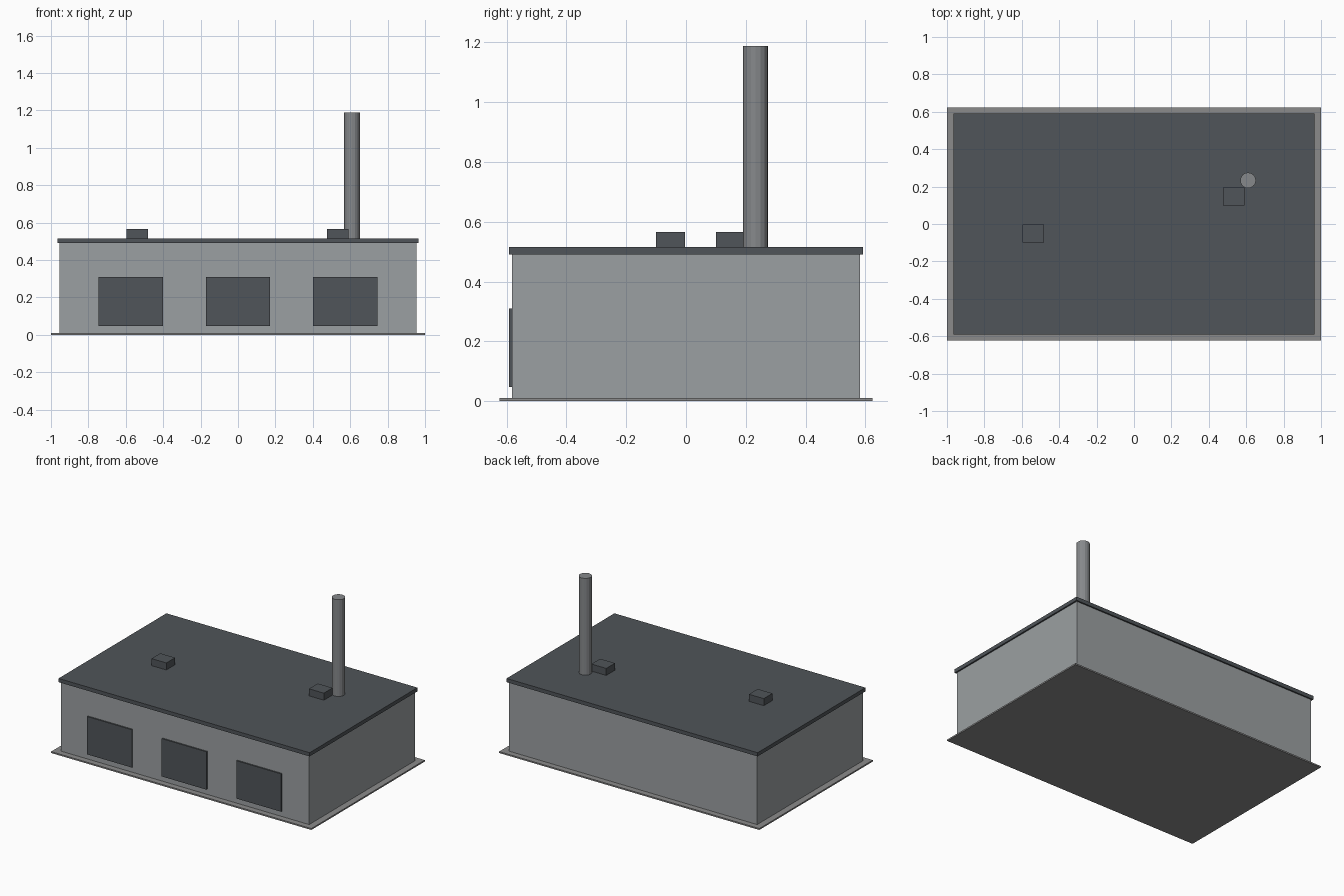
import bpy

if "Cube" in bpy.data.objects:
    bpy.data.objects.remove(bpy.data.objects["Cube"])


def material(name, r, g, b):
    m = bpy.data.materials.new(name)
    m.diffuse_color = (r, g, b, 1)
    m.use_nodes = True
    m.node_tree.nodes["Principled BSDF"].inputs["Base Color"].default_value = m.diffuse_color
    return m


WALL = material("wall_grey", 0.33, 0.35, 0.36)
DARK = material("dark_grey", 0.08, 0.09, 0.10)
SLAB = material("slab_grey", 0.26, 0.26, 0.26)
STEEL = material("stack_grey", 0.24, 0.25, 0.26)


def box(name, x, y, z, mat):
    """Box from (min, max) ranges on each axis."""
    lo, hi = zip(x, y, z)
    bpy.ops.mesh.primitive_cube_add(size=1, location=[(a + b) / 2 for a, b in zip(lo, hi)])
    ob = bpy.context.object
    ob.name = name
    for v in ob.data.vertices:
        for i in range(3):
            v.co[i] *= hi[i] - lo[i]
    ob.data.materials.append(mat)
    return ob


# Ground slab, walls and overhanging roof
box("base_slab", (-1, 1), (-0.623, 0.623), (0, 0.01), SLAB)
box("walls", (-0.955, 0.955), (-0.582, 0.582), (0.01, 0.49), WALL)
box("roof", (-0.965, 0.965), (-0.592, 0.592), (0.49, 0.516), DARK)

# Three loading doors along the front
for i, x in enumerate((-0.574, 0, 0.574)):
    box(f"loading_door_{i + 1}", (x - 0.172, x + 0.172), (-0.592, -0.58), (0.047, 0.31), DARK)

# Rooftop vents
for i, (x, y) in enumerate(((-0.538, -0.052), (0.533, 0.148))):
    box(f"roof_vent_{i + 1}", (x - 0.057, x + 0.057), (y - 0.048, y + 0.048), (0.516, 0.565), DARK)

# Chimney stack
bpy.ops.mesh.primitive_cylinder_add(vertices=16, radius=0.042, depth=1.188 - 0.516,
                                    location=(0.61, 0.233, (1.188 + 0.516) / 2))
stack = bpy.context.object
stack.name = "chimney_stack"
stack.data.materials.append(STEEL)
